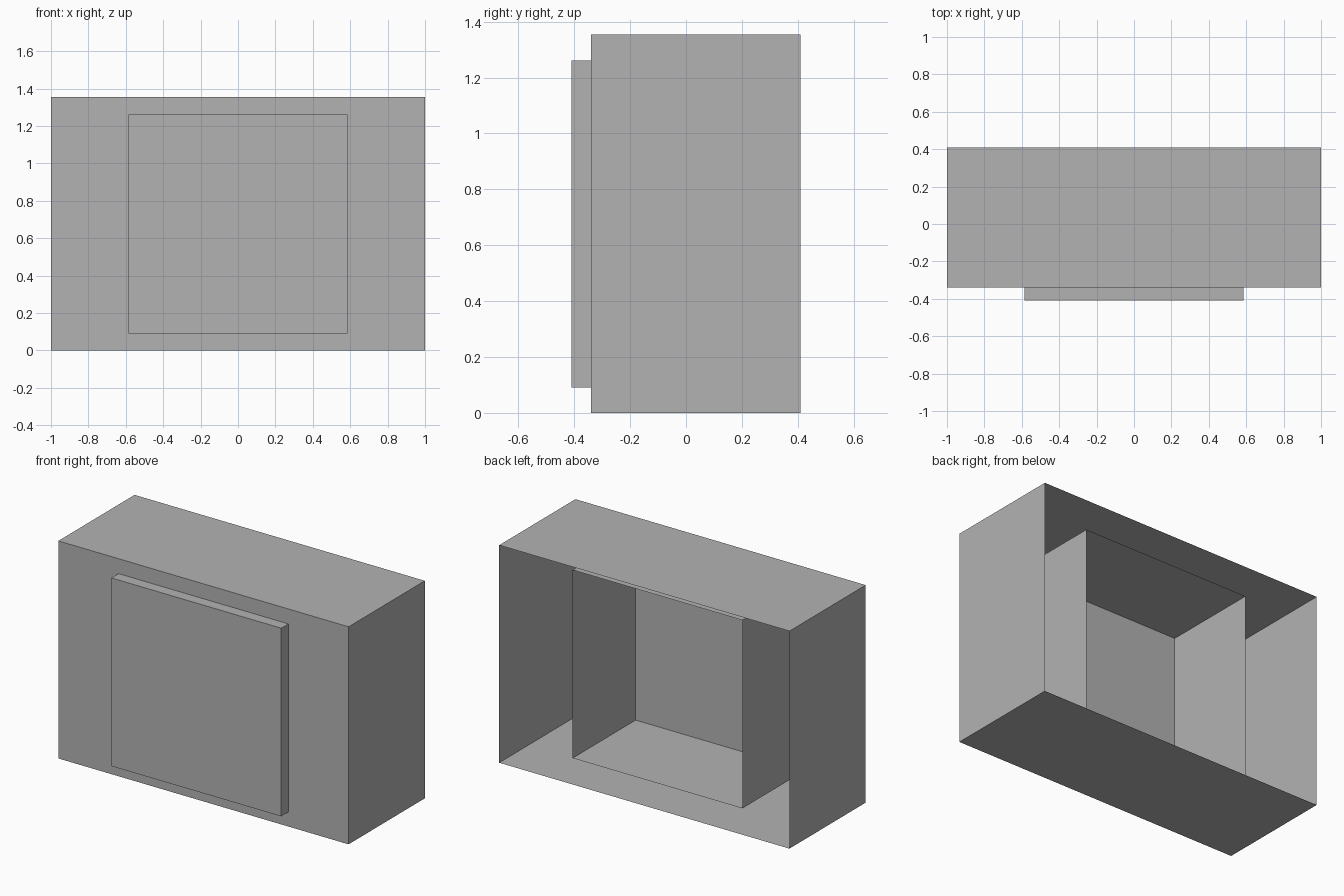
import bpy
import bmesh

cube = bpy.data.objects.get("Cube")
if cube:
    bpy.data.objects.remove(cube, do_unlink=True)

GREY = (0.45, 0.45, 0.45, 1.0)
mat = bpy.data.materials.new("plain grey")
mat.use_nodes = True
mat.diffuse_color = GREY
mat.node_tree.nodes["Principled BSDF"].inputs["Base Color"].default_value = GREY


def open_back_box(name, half_width, y_front, y_back, z_low, z_high):
    """Thin-walled box with its back face removed."""
    bm = bmesh.new()
    bmesh.ops.create_cube(bm, size=1)
    for v in bm.verts:
        v.co.x = half_width if v.co.x > 0 else -half_width
        v.co.y = y_back if v.co.y > 0 else y_front
        v.co.z = z_high if v.co.z > 0 else z_low
    bm.normal_update()
    back = [f for f in bm.faces if f.normal.y > 0.9]
    bmesh.ops.delete(bm, geom=back, context="FACES_ONLY")
    mesh = bpy.data.meshes.new(name)
    bm.to_mesh(mesh)
    bm.free()
    mesh.materials.append(mat)
    obj = bpy.data.objects.new(name, mesh)
    bpy.context.collection.objects.link(obj)
    return obj


# Wide outer shell, open at the back
open_back_box("outer_shell", 1.0, -0.34, 0.41, 0.0, 1.355)

# Square inner box that pushes out through the front wall
open_back_box("inner_box", 0.585, -0.41, 0.28, 0.09, 1.262)
